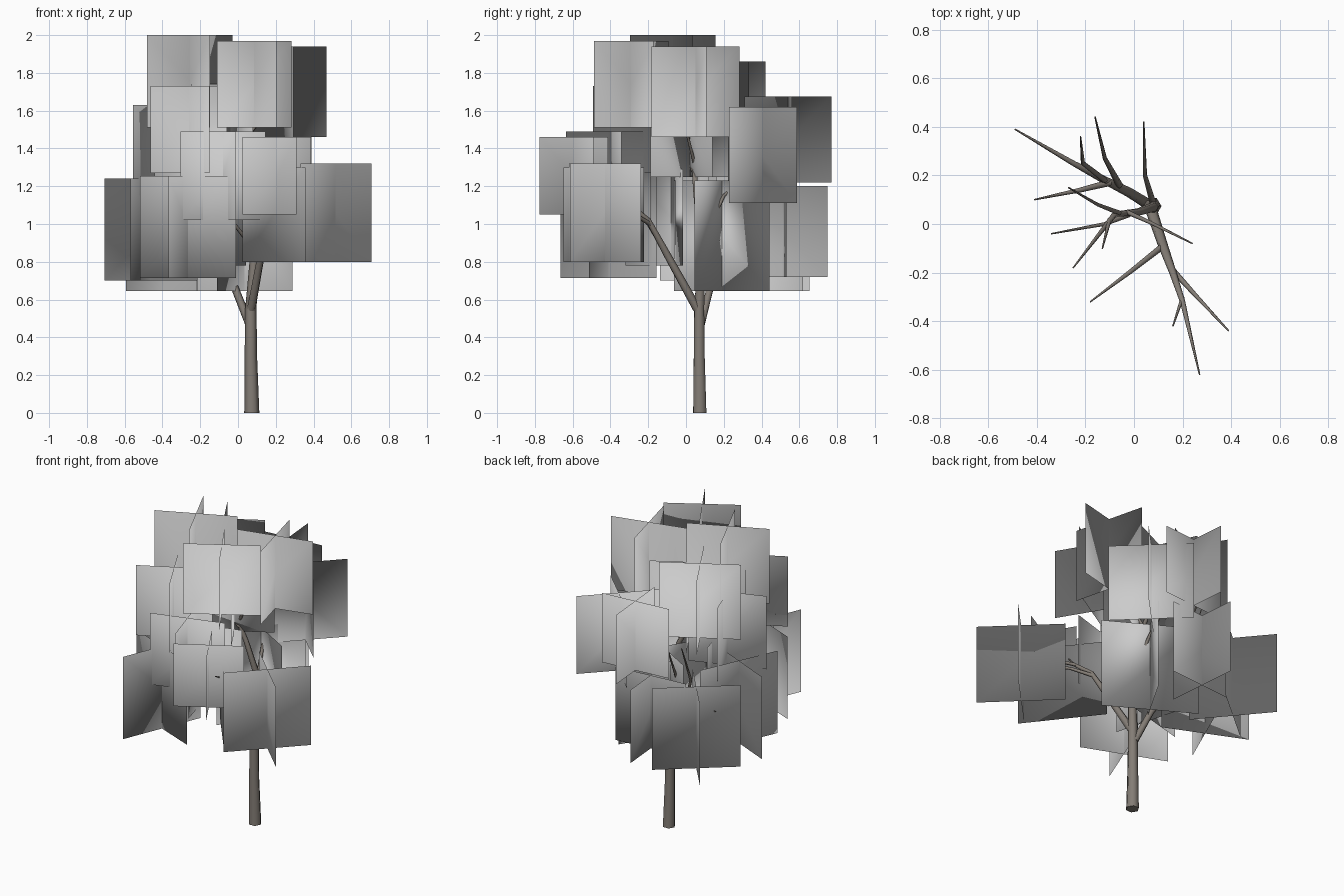
import bpy, bmesh
from math import cos, sin, radians
from mathutils import Vector

bark = bpy.data.materials.new("bark")
bark.diffuse_color = (0.23, 0.205, 0.18, 1)
CROWN = Vector((0, 0, 1.2))


def limb(name, pts):
    """Tapered low-poly limb; pts are (x, y, z, radius)."""
    cu = bpy.data.curves.new(name, 'CURVE')
    cu.dimensions = '3D'
    cu.bevel_depth = 1.0
    cu.bevel_resolution = 1
    cu.use_fill_caps = True
    sp = cu.splines.new('POLY')
    sp.points.add(len(pts) - 1)
    for p, (x, y, z, r) in zip(sp.points, pts):
        p.co = (x, y, z, 1)
        p.radius = r
    ob = bpy.data.objects.new(name, cu)
    bpy.context.collection.objects.link(ob)
    bpy.ops.object.select_all(action='DESELECT')
    ob.select_set(True)
    bpy.context.view_layer.objects.active = ob
    bpy.ops.object.convert(target='MESH')
    ob = bpy.context.view_layer.objects.active
    ob.data.materials.clear()
    ob.data.materials.append(bark)
    bpy.ops.object.shade_smooth_by_angle(angle=radians(65))


# Trunk
limb("trunk", [(.073, .073, 0, .040), (.068, .07, .3, .033), (.068, .07, .55, .030),
               (.085, .08, .8, .024), (.08, .07, 1.0, .020), (.02, .05, 1.2, .016),
               (-.08, .04, 1.4, .012), (-.25, -.18, 1.72, .003)])

# Main boughs
limb("front_bough", [(.07, .06, .55, .024), (.12, -.09, .82, .020), (.16, -.2, 1.02, .015),
                     (.2, -.32, 1.12, .011), (.27, -.62, 1.28, .003)])
limb("left_bough", [(.06, .08, .47, .022), (-.02, .13, .67, .020), (-.12, .18, .85, .016),
                    (-.25, .25, .95, .011), (-.49, .39, 1.02, .003)])

# Side branches
twigs = [
    [(.16, -.19, 1.0, .012), (.25, -.29, 1.06, .009), (.39, -.44, 1.1, .003)],
    [(.12, -.09, .82, .013), (-.02, -.2, 1.0, .009), (-.18, -.32, 1.1, .003)],
    [(.2, -.3, 1.1, .008), (.16, -.42, 1.22, .003)],
    [(-.1, .17, .83, .014), (-.22, .14, .92, .010), (-.41, .10, 1.0, .003)],
    [(-.06, .16, .78, .014), (-.12, .27, 1.1, .009), (-.16, .44, 1.4, .003)],
    [(-.12, .18, .87, .012), (-.21, .25, 1.1, .009), (-.22, .36, 1.35, .003)],
    [(.08, .08, .9, .014), (.045, .2, 1.15, .009), (.04, .42, 1.35, .003)],
    [(-.02, .04, 1.28, .012), (-.12, 0, 1.38, .008), (-.34, -.04, 1.5, .003)],
    [(-.06, .045, 1.38, .010), (-.15, .08, 1.55, .007), (-.27, .15, 1.8, .003)],
    [(-.03, .05, 1.3, .010), (.08, 0, 1.5, .007), (.24, -.08, 1.7, .003)],
    [(-.1, .02, 1.43, .009), (-.13, -.1, 1.65, .003)],
]
for i, t in enumerate(twigs):
    limb("branch_%02d" % (i + 1), t)


def foliage(name, cx, cy, z0, z1, w, angles):
    """Upright leaf cards crossing at one centre, shaded as one round crown."""
    bm = bmesh.new()
    for a in angles:
        d = Vector((cos(radians(a)), sin(radians(a)), 0)) * w / 2
        c = Vector((cx, cy, 0))
        # wind each card so it faces away from the crown centre
        if Vector((d.y, -d.x, 0)).dot(c) < 0:
            d = -d
        lo, hi = Vector((0, 0, z0)), Vector((0, 0, z1))
        bm.faces.new([bm.verts.new(p) for p in (c - d + lo, c + d + lo, c + d + hi, c - d + hi)])
    me = bpy.data.meshes.new(name)
    bm.to_mesh(me)
    bm.free()
    for p in me.polygons:
        p.use_smooth = True
    me.normals_split_custom_set_from_vertices([(v.co - CROWN).normalized() for v in me.vertices])
    bpy.context.collection.objects.link(bpy.data.objects.new(name, me))


# Crossed leaf-card clusters: x, y, bottom, top, width, first angle
clusters = [
    (-.255, -.07, 1.51, 2.00, .50, 25),
    (.085, -.29, 1.51, 1.97, .46, 31),
    (.235, .05, 1.46, 1.94, .48, 14),
    (-.26, -.29, 1.27, 1.73, .46, 28),
    (-.33, .04, 1.15, 1.63, .48, 20),
    (.205, .405, 1.11, 1.62, .51, 46),
    (-.01, .54, 1.22, 1.675, .46, 5),
    (-.25, .21, 1.37, 1.86, .49, 30),
    (-.04, .02, 1.25, 1.74, .48, 30),
    (-.08, -.41, 1.02, 1.49, .47, 17),
    (.205, -.595, 1.05, 1.46, .42, 30),
    (-.46, .11, .70, 1.24, .54, 66),
    (-.10, .51, .72, 1.20, .48, 5),
    (-.265, -.41, .715, 1.255, .55, 68),
    (-.39, .45, .645, 1.18, .53, 40),
    (.035, .19, .645, 1.23, .585, 60),
    (-.20, -.08, .78, 1.29, .50, 15),
]
for i, (x, y, z0, z1, w, a) in enumerate(clusters):
    foliage("leaf_cluster_%02d" % (i + 1), x, y, z0, z1, w, (a, a + 90))

# Lower front-right cards
foliage("leaf_card_front", .19, -.435, .80, 1.30, .54, (128,))
foliage("leaf_cluster_right", .515, -.43, .80, 1.32, .53, (46, 136))
